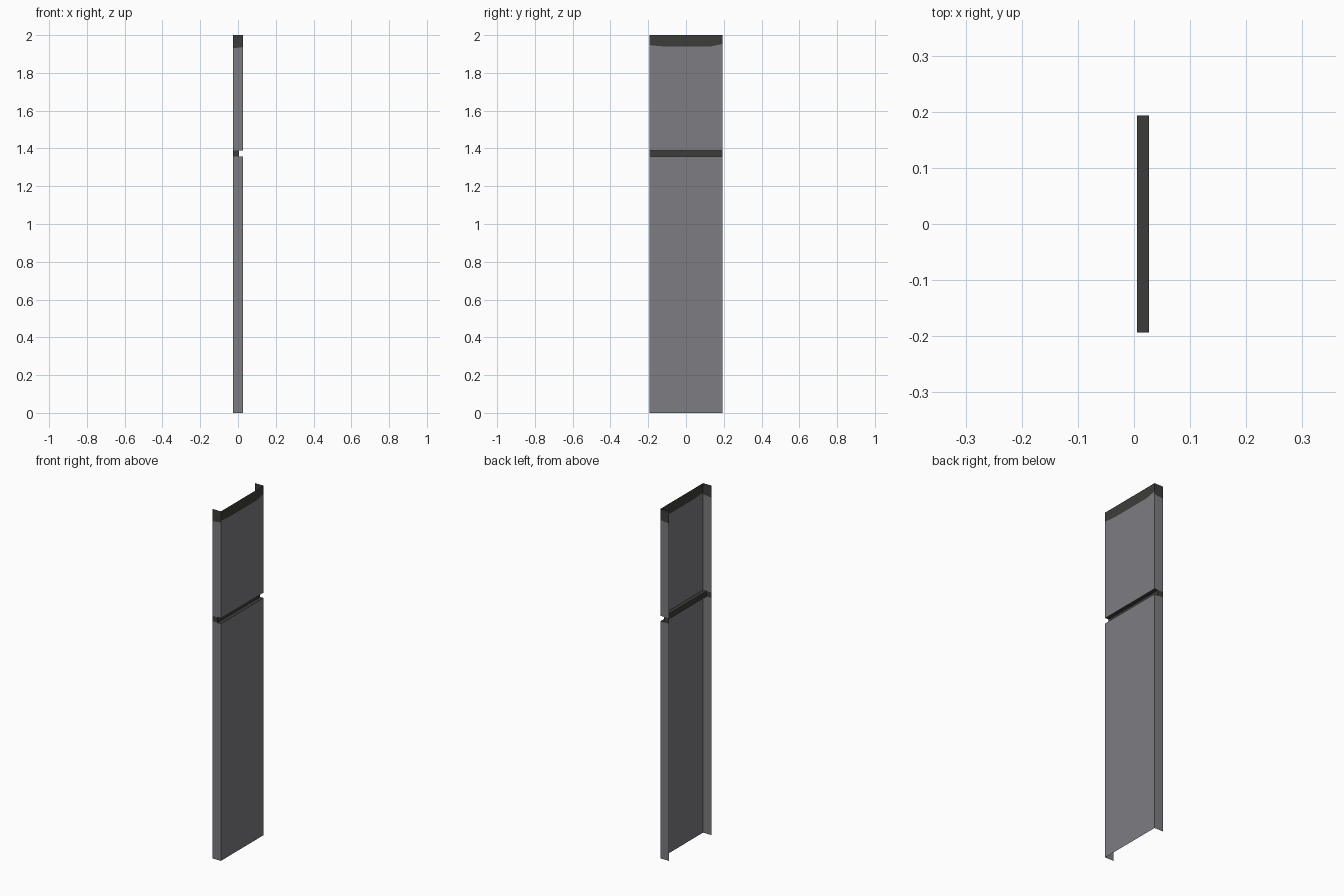
import bpy

if "Cube" in bpy.data.objects:
    bpy.data.objects.remove(bpy.data.objects["Cube"])

X, Y = 0.027, 0.193          # half depth and half width of the channel
XG = 0.005                   # depth position of the groove wall
Z0, Z1, TOP = 1.357, 1.388, 2.0


def material(name, rgb):
    m = bpy.data.materials.new(name)
    m.diffuse_color = (*rgb, 1.0)
    m.use_nodes = True
    m.node_tree.nodes["Principled BSDF"].inputs["Base Color"].default_value = m.diffuse_color
    return m


grey = material("mid grey", (0.205, 0.202, 0.218))
dark = material("charcoal", (0.046, 0.047, 0.044))


def strip(name, rows, mat):
    """Sheet made of quads between two matching point rows, per pair of rows."""
    verts = [p for row in rows for p in row]
    n = len(rows[0])
    faces = []
    for r in range(len(rows) - 1):
        for i in range(n - 1):
            a = r * n + i
            faces.append((a, a + 1, a + n + 1, a + n))
    me = bpy.data.meshes.new(name)
    me.from_pydata(verts, [], faces)
    me.materials.append(mat)
    ob = bpy.data.objects.new(name, me)
    bpy.context.collection.objects.link(ob)
    return ob


def panel_row(line):
    return [(X, y, z) for y, z in line]


def level(z):
    return [(y, z) for y, _ in band]


# Broad face: lower panel, upper panel and dark top band with a bowed lower edge
band = [(-Y, 1.947), (-0.12, 1.94), (0.13, 1.94), (Y, 1.953)]
strip("lower_panel", [panel_row(level(0)), panel_row(level(Z0))], grey)
strip("upper_panel", [panel_row(level(Z1)), panel_row(band)], grey)
strip("top_band", [panel_row(band), panel_row(level(TOP))], dark)

# Recessed groove across the face: lower ledge, back wall, upper ledge
groove = [(X, Z0), (XG, Z0), (XG, Z1), (X, Z1)]
strip("groove", [[(x, -Y, z) for x, z in groove],
                 [(x, Y, z) for x, z in groove]][::-1], dark)

# Side flanges, notched where the groove passes through
for side, label in ((-1, "front"), (1, "back")):
    y = side * Y

    def row(x1, za, zb=None):
        pts = [(-X, y, za), (x1, y, za if zb is None else zb)]
        return pts if side < 0 else pts[::-1]

    strip(label + "_flange_lower", [row(X, 0), row(X, Z0)], grey)
    strip(label + "_flange_bridge", [row(XG, Z0), row(XG, Z1)], dark)
    strip(label + "_flange_upper", [row(X, Z1), row(X, 1.93, 1.937)], grey)
    strip(label + "_flange_band", [row(X, 1.93, 1.937), row(X, TOP)], dark)
